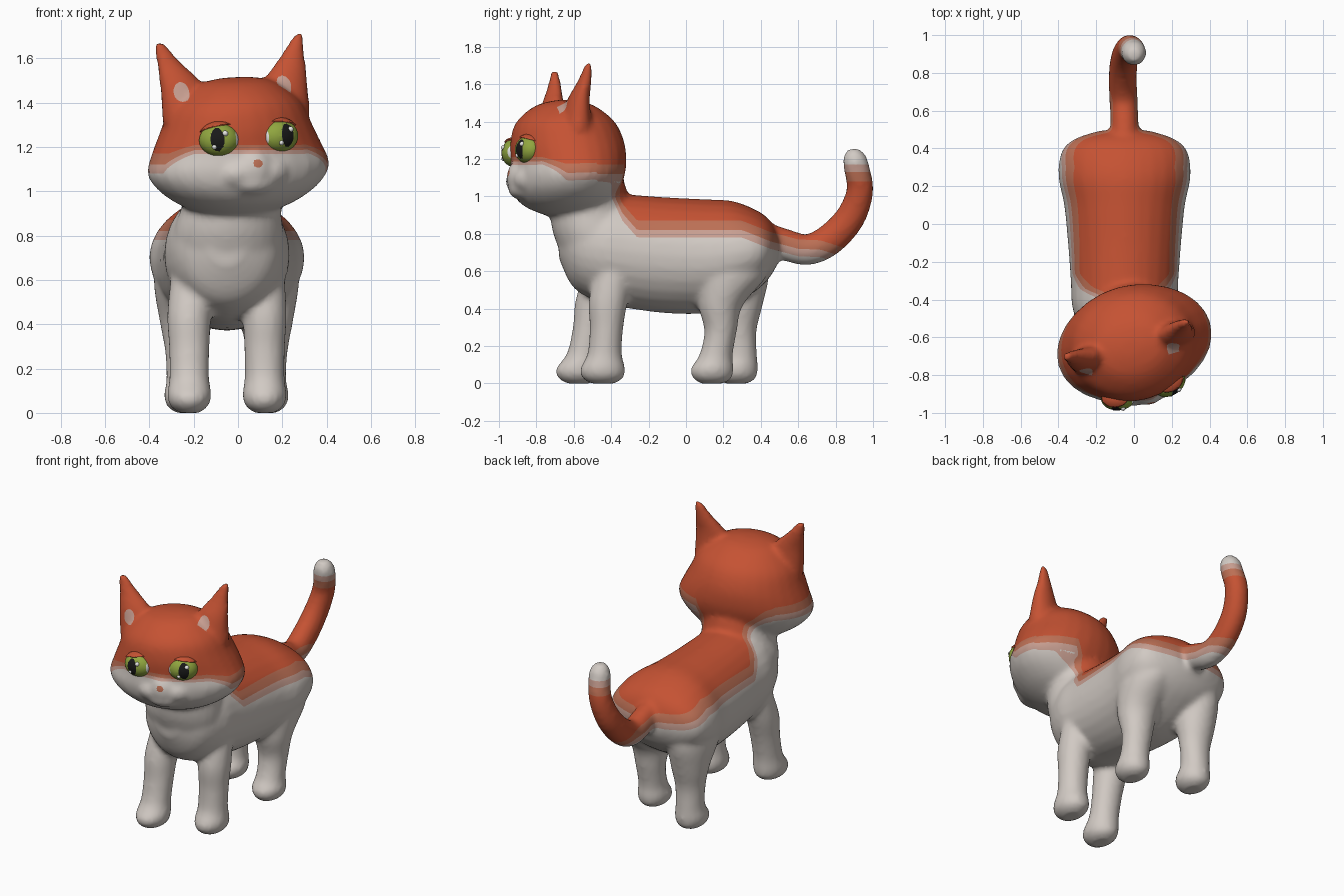
import bpy, bmesh, math
from mathutils import Matrix, Vector

if "Cube" in bpy.data.objects:
    bpy.data.objects.remove(bpy.data.objects["Cube"])

COLOURS = {
    "ginger": (0.56, 0.085, 0.033), "pale_grey": (0.64, 0.59, 0.55),
    "salmon": (0.50, 0.16, 0.09), "dusty_pink": (0.57, 0.34, 0.28),
    "eye_green": (0.28, 0.38, 0.05), "black": (0.01, 0.01, 0.01),
    "white": (0.78, 0.78, 0.76)}
MATS = {}
for name, rgb in COLOURS.items():
    MATS[name] = bpy.data.materials.new(name)
    MATS[name].diffuse_color = (*rgb, 1)

# Head frame: turned and slightly tilted about its centre
HEAD = (Matrix.Translation((0, -0.65, 1.2)) @ Matrix.Rotation(math.radians(16), 4, 'Z')
        @ Matrix.Rotation(math.radians(-3.5), 4, 'Y') @ Matrix.Translation((0, 0, -1.2)))
HEAD_INV = HEAD.inverted()


def finish(name, bm, mats):
    """Turn a bmesh into a smooth object."""
    for f in bm.faces:
        f.smooth = True
    me = bpy.data.meshes.new(name)
    bm.to_mesh(me)
    bm.free()
    for m in mats:
        me.materials.append(MATS[m])
    ob = bpy.data.objects.new(name, me)
    bpy.context.collection.objects.link(ob)
    return ob


def spline(rows, steps=4):
    """Catmull-Rom through rows of numbers."""
    out = []
    for i in range(len(rows) - 1):
        p = [rows[max(0, min(len(rows) - 1, i + k))] for k in (-1, 0, 1, 2)]
        for s in range(steps):
            t = s / steps
            out.append([0.5 * (2 * b + (c - a) * t + (2*a - 5*b + 4*c - d) * t * t
                               + (3*b - a - 3*c + d) * t ** 3) for a, b, c, d in zip(*p)])
    return out + [list(rows[-1])]


def loft(bm, rows, axis=None, mat=Matrix(), n=28):
    """Closed tube; each row is x, y, z, half width in x, half size across."""
    rows = spline(rows)
    rings = []
    for i, (x, y, z, ra, rb) in enumerate(rows):
        a, b = rows[max(0, i - 1)], rows[min(len(rows) - 1, i + 1)]
        t = Vector(axis) if axis else (Vector(b[:3]) - Vector(a[:3])).normalized()
        up = Vector((1, 0, 0)).cross(t).normalized()
        ring = []
        for k in range(n):
            w = 2 * math.pi * k / n
            p = Vector((x + ra * math.cos(w), y, z)) + up * rb * math.sin(w)
            ring.append(bm.verts.new(mat @ p))
        rings.append(ring)
    for r, q in zip(rings, rings[1:]):
        for k in range(n):
            bm.faces.new((r[k], r[(k+1) % n], q[(k+1) % n], q[k]))
    bm.faces.new(rings[0][::-1])
    bm.faces.new(rings[-1])


def ball(bm, centre, radii, mat=Matrix()):
    bmesh.ops.create_uvsphere(bm, u_segments=24, v_segments=16, radius=1,
                              matrix=mat @ Matrix.Translation(centre) @ Matrix.Diagonal((*radii, 1)))


def cut(bm, field, level=0):
    """Cut a clean edge line where the field crosses a level."""
    bmesh.ops.triangulate(bm, faces=bm.faces[:])
    new = []
    for e in bm.edges[:]:
        a, b = field(e.verts[0].co) - level, field(e.verts[1].co) - level
        if a * b < 0:
            new.append(bmesh.utils.edge_split(e, e.verts[0], a / (a - b))[1])
    bmesh.ops.connect_verts(bm, verts=new)


bm = bmesh.new()
# Torso: y, bottom, top, half width
torso = [(-0.68, 0.67, 0.87, 0.08), (-0.6, 0.51, 0.98, 0.21), (-0.45, 0.43, 1.02, 0.275),
         (-0.3, 0.40, 1.01, 0.285), (-0.1, 0.375, 0.995, 0.30), (0.1, 0.375, 0.985, 0.32),
         (0.25, 0.42, 0.975, 0.35), (0.38, 0.50, 0.925, 0.335), (0.45, 0.57, 0.87, 0.265),
         (0.495, 0.65, 0.79, 0.13)]
loft(bm, [(-0.05, y, (lo + hi) / 2, w, (hi - lo) / 2) for y, lo, hi, w in torso], (0, 1, 0))
# Neck
loft(bm, [(-0.05, -0.45, 0.6, 0.24, 0.18), (-0.045, -0.49, 0.8, 0.25, 0.22),
          (-0.03, -0.51, 0.93, 0.225, 0.22), (0, -0.55, 1.08, 0.22, 0.22)], (0, 0, 1))
# Legs with paws
for x, y, lean in ((-0.22, -0.565, 0.04), (0.12, -0.435, 0.0)):
    loft(bm, [(x, y - 0.01, 0.0, 0.045, 0.065), (x, y - 0.01, 0.03, 0.085, 0.11),
              (x, y - 0.01, 0.08, 0.10, 0.12), (x, y + lean / 2, 0.16, 0.09, 0.092),
              (x, y + 0.01 + lean, 0.3, 0.092, 0.09), (x, y + 0.02 + lean * 1.5, 0.45, 0.10, 0.105),
              (x * 0.9, y + 0.06 + lean * 2, 0.65, 0.10, 0.10)], (0, 0, 1))
for x, y, shift in ((-0.235, 0.28, 0.01), (0.13, 0.15, 0.035)):
    loft(bm, [(x, y - 0.01, 0.0, 0.045, 0.065), (x, y - 0.01, 0.03, 0.085, 0.105),
              (x, y - 0.01, 0.08, 0.10, 0.115), (x, y + 0.01, 0.15, 0.088, 0.09),
              (x, y + shift, 0.28, 0.095, 0.087), (x, y + shift, 0.42, 0.12, 0.12),
              (x, 0.25, 0.6, 0.145, 0.195), (x, 0.22, 0.75, 0.11, 0.17)], (0, 0, 1))
# Tail
loft(bm, [(-0.05, 0.40, 0.78, 0.08, 0.09), (-0.05, 0.52, 0.745, 0.075, 0.085),
          (-0.055, 0.65, 0.715, 0.075, 0.083), (-0.06, 0.77, 0.77, 0.075, 0.085),
          (-0.05, 0.88, 0.89, 0.073, 0.08), (-0.025, 0.93, 1.03, 0.07, 0.072),
          (-0.005, 0.915, 1.14, 0.068, 0.069), (0, 0.9, 1.21, 0.062, 0.062), (0, 0.895, 1.255, 0.03, 0.03)])
# Head: z, half width, front depth, back depth
skull = [(0.90, 0.15, 0.10, 0.18), (0.95, 0.27, 0.21, 0.24), (1.02, 0.37, 0.27, 0.28),
         (1.10, 0.42, 0.285, 0.31), (1.18, 0.395, 0.28, 0.325), (1.28, 0.35, 0.285, 0.32),
         (1.38, 0.305, 0.265, 0.28), (1.45, 0.235, 0.205, 0.21), (1.495, 0.165, 0.13, 0.13),
         (1.515, 0.06, 0.04, 0.04)]
loft(bm, [(0, (b - f) / 2, z, w, (b + f) / 2) for z, w, f, b in skull], (0, 0, 1), HEAD)
# Muzzle, chin, ears
ball(bm, (0, -0.255, 1.10), (0.085, 0.065, 0.09), HEAD)
ball(bm, (0, -0.23, 1.04), (0.11, 0.08, 0.06), HEAD)
for s in (-1, 1):
    ball(bm, (s * 0.065, -0.235, 1.085), (0.10, 0.07, 0.07), HEAD)
    loft(bm, [(s * 0.215, 0.0, 1.33, 0.13, 0.09), (s * 0.245, 0.01, 1.49, 0.10, 0.06),
              (s * 0.292, 0.035, 1.60, 0.056, 0.036), (s * 0.33, 0.05, 1.693, 0.022, 0.02)],
         (0, 0, 1), HEAD)
bmesh.ops.recalc_face_normals(bm, faces=bm.faces[:])

# Fuse everything into one skin
blank = finish("blank", bm, [])
rm = blank.modifiers.new("fuse", 'REMESH')
rm.mode, rm.voxel_size = 'VOXEL', 0.016
sm = blank.modifiers.new("soften", 'SMOOTH')
sm.factor, sm.iterations = 0.5, 8
dg = bpy.context.evaluated_depsgraph_get()
bm = bmesh.new()
bm.from_mesh(blank.evaluated_get(dg).to_mesh())
bpy.data.objects.remove(blank)

# Coat line height along the length
LINE = [(-2, 1.17), (-0.8, 1.17), (-0.48, 1.18), (-0.4, 1.09), (-0.34, 0.96),
        (-0.26, 0.87), (0.3, 0.87), (0.45, 0.81), (0.6, 0.77), (0.72, 0.765), (0.83, 0.73), (2, 0.7)]


def ramp(v, lo, hi):
    return max(0, min(1, (v - lo) / (hi - lo)))


def coat(p):
    for (y0, z0), (y1, z1) in zip(LINE, LINE[1:]):
        if p.y <= y1:
            line = z0 + (z1 - z0) * (p.y - y0) / (y1 - y0)
            break
    if p.y > 0.7:
        return min(p.z - line, 1.08 - p.z)
    q = HEAD_INV @ p
    if q.z > 0.9:
        # Cheeks keep a level line round to the nape; the mask rises on the face
        w = ramp(abs(q.x), 0.13, 0.24) * ramp(q.z, 0.98, 1.06)
        line += max(0, 1.17 - line) * w
        k = ramp(-q.y, 0.1, 0.2)
        return (p.z - line - 0.04 * k) * (1 + 1.2 * k)
    return p.z - line


def spot(p, x, z, rx, rz):
    return 1 - ((p.x - x) / rx) ** 2 - ((p.z - z) / rz) ** 2


def inner_ear(p):
    q = HEAD_INV @ p
    return min(spot(q, -0.265 if q.x < 0 else 0.215, 1.465, 0.035, 0.045), (q.y + 0.09) * 20)


def nose(p):
    q = HEAD_INV @ p
    return min(spot(q, 0, 1.125, 0.022, 0.02), -(q.y + 0.2) * 20)


for lv in (0, -0.05, -0.09):
    cut(bm, coat, lv)
cut(bm, inner_ear)
cut(bm, nose)
bm.normal_update()
for f in bm.faces:
    c = f.calc_center_median()
    h = coat(c)
    f.material_index = 0 if h > 0 else 2 if h > -0.05 else 3 if h > -0.09 else 1
    if inner_ear(c) > 0 and f.normal.y < 0:
        f.material_index = 3
    elif nose(c) > 0:
        f.material_index = 2
finish("body", bm, ["ginger", "pale_grey", "salmon", "dusty_pink"])

# Eyes, lids and glints
for s, side, ex in ((-1, "left", -0.155), (1, "right", 0.13)):
    place = HEAD @ Matrix.Translation((ex, -0.238, 1.242)) @ Matrix.Rotation(s * 0.25, 4, 'Z')
    eye = place @ Matrix.Diagonal((0.09, 0.065, 0.074, 1))

    def pupil(p):
        return spot(p, s * 0.1, 0.03, 0.36, 0.72) if p.y < 0 else -1

    def sclera(p):
        return -s * p.x - 0.84
    bm = bmesh.new()
    ball(bm, (0, 0, 0), (1, 1, 1))
    cut(bm, pupil)
    cut(bm, sclera)
    for f in bm.faces:
        c = f.calc_center_median()
        f.material_index = 1 if pupil(c) > 0 else 2 if sclera(c) > 0 else 0
    bm.transform(eye)
    finish(side + "_eye", bm, ["eye_green", "black", "white"])

    # Upper lid: slanted cap over the eye
    bm = bmesh.new()
    ball(bm, (0, 0, 0), (1.08, 1.14, 1.14))
    cap = bmesh.ops.bisect_plane(bm, geom=bm.verts[:] + bm.edges[:] + bm.faces[:],
                                 plane_co=(0, 0, 0.74), plane_no=(s * 0.2, 0.2, 1), clear_inner=True)
    bmesh.ops.contextual_create(bm, geom=[g for g in cap["geom_cut"] if isinstance(g, bmesh.types.BMEdge)])
    bm.transform(eye)
    finish(side + "_eyelid", bm, ["ginger"])

    bm = bmesh.new()
    for x, z, r in ((0.028, 0.028, 0.013), (-0.024, -0.03, 0.011)):
        ball(bm, (x, -0.054, z), (r, r, r), place)
    finish(side + "_eye_glints", bm, ["white"])

for m in bpy.data.materials:
    if m.users and not m.is_grease_pencil:
        m.use_nodes = True
        m.node_tree.nodes["Principled BSDF"].inputs["Base Color"].default_value = m.diffuse_color
